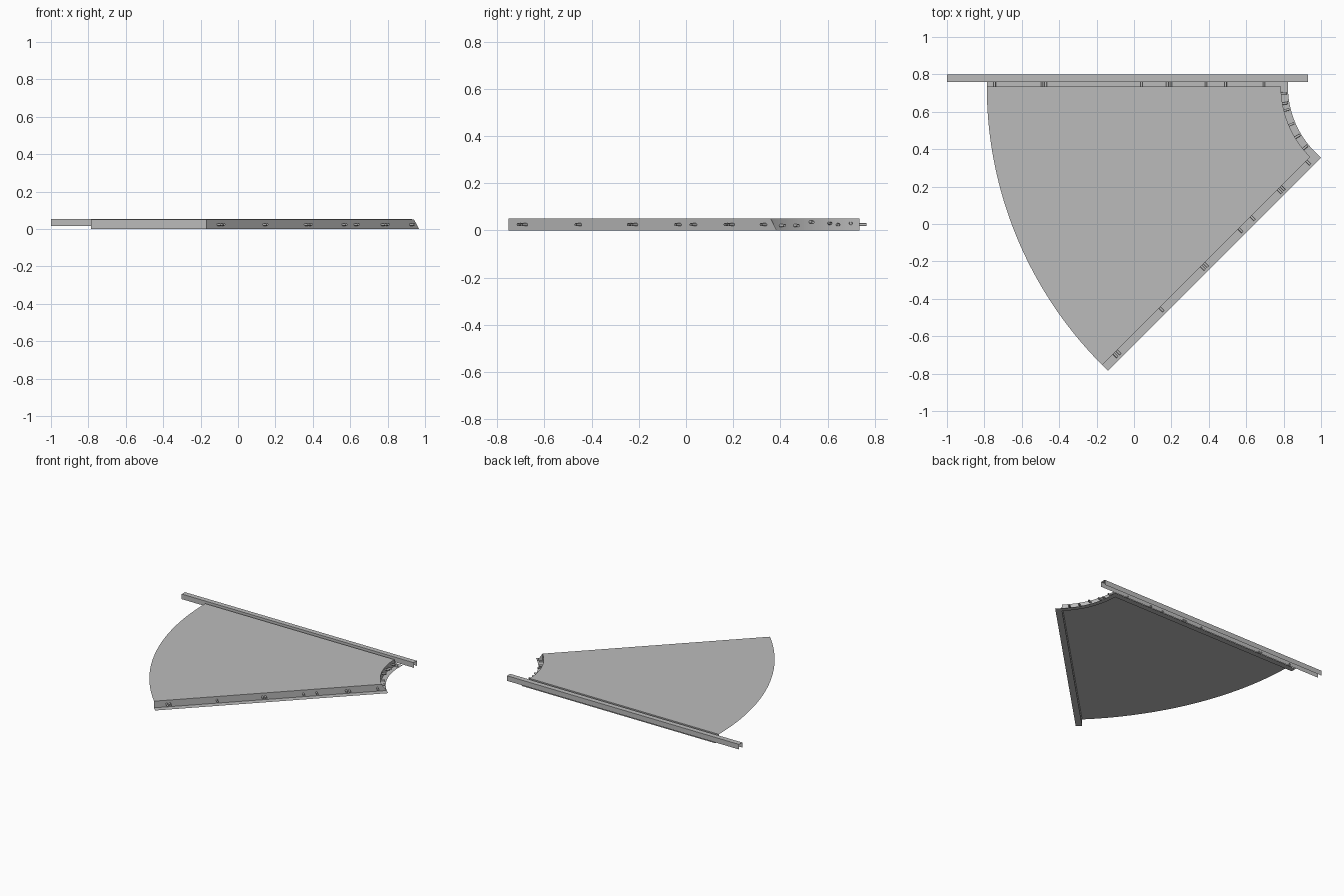
import bpy, bmesh, math
from mathutils import Vector

if "Cube" in bpy.data.objects:
    bpy.data.objects.remove(bpy.data.objects["Cube"])

grey = bpy.data.materials.new("plain_grey")
grey.use_nodes = True
grey.diffuse_color = (0.5, 0.5, 0.5, 1)
grey.node_tree.nodes["Principled BSDF"].inputs["Base Color"].default_value = (0.5, 0.5, 0.5, 1)

CENTRE = Vector((1.318, 0.735, 0))
R_OUT, R_IN, R_LIP = 2.105, 0.532, 0.495
HEIGHT, LIP = 0.05, 0.044
SWEEP = math.radians(45)


def finish(name, bm):
    mesh = bpy.data.meshes.new(name)
    bm.to_mesh(mesh)
    bm.free()
    mesh.materials.append(grey)
    obj = bpy.data.objects.new(name, mesh)
    bpy.context.collection.objects.link(obj)
    return obj


def sheet(name, rows):
    """Thin sheet of quads through matching rows of points."""
    bm = bmesh.new()
    grid = [[bm.verts.new(p) for p in row] for row in rows]
    for a, b in zip(grid, grid[1:]):
        for i in range(len(a) - 1):
            bm.faces.new((a[i], a[i + 1], b[i + 1], b[i]))
    return finish(name, bm)


def spoke(angle):
    return Vector((-math.cos(angle), -math.sin(angle), 0))


def arc(radius, z, steps=48):
    return [CENTRE + spoke(SWEEP * i / steps) * radius + Vector((0, 0, z))
            for i in range(steps + 1)]


def tubes(name, spots, radius=0.0065, length=0.03):
    """Short open tubes, one for each start point and direction."""
    bm = bmesh.new()
    for start, way in spots:
        turn = way.to_track_quat('Z', 'Y').to_matrix().to_4x4()
        turn.translation = start + way * length / 2
        bmesh.ops.create_cone(bm, cap_ends=False, segments=16, radius1=radius,
                              radius2=radius, depth=length, matrix=turn)
    obj = finish(name, bm)
    for face in obj.data.polygons:
        face.use_smooth = True


# Sector deck, open along its outer curve
sheet("deck", [arc(R_IN, HEIGHT), arc(R_OUT, HEIGHT)])

# Inner curved wall with a foot lip
sheet("inner_wall_and_lip", [arc(R_IN, HEIGHT), arc(R_IN, 0), arc(R_LIP, 0)])


# Straight side walls with foot lips and connector tubes
def side(name, angle, normal, distances):
    along = spoke(angle)
    profile = [(0, HEIGHT), (0, 0), (LIP, 0)]
    rows = []
    for out, z in profile:
        start = R_IN if z else R_LIP
        rows.append([CENTRE + along * r + normal * out + Vector((0, 0, z))
                     for r in (start, R_OUT)])
    sheet(name + "_wall_and_lip", rows)
    tubes(name + "_tubes", [(CENTRE + along * d + Vector((0, 0, 0.024)), normal)
                            for d in distances])


side("back", 0, Vector((0, 1, 0)),
     (2.063, 1.81, 1.79, 1.278, 1.14, 1.12, 0.933, 0.828, 0.623))
side("diagonal", SWEEP, Vector((1, -1, 0)).normalized(),
     (2.018, 1.996, 1.671, 1.357, 1.335, 1.073, 0.981, 0.777, 0.755, 0.561))

# Tubes on the inner curve, at differing heights
spots = []
for degrees, z in ((4, 0.03), (10, 0.024), (14, 0.03), (23, 0.035), (31, 0.02), (39, 0.02)):
    ray = spoke(math.radians(degrees))
    spots.append((CENTRE + ray * R_IN + Vector((0, 0, z)), -ray))
tubes("inner_tubes", spots)

# Long inverted channel rail along the back
section = [(0.76, 0.017), (0.76, 0.055), (0.798, 0.055), (0.798, 0.017)]
sheet("back_rail", [[(x, y, z) for x in (-1, 0.93)] for y, z in section])
